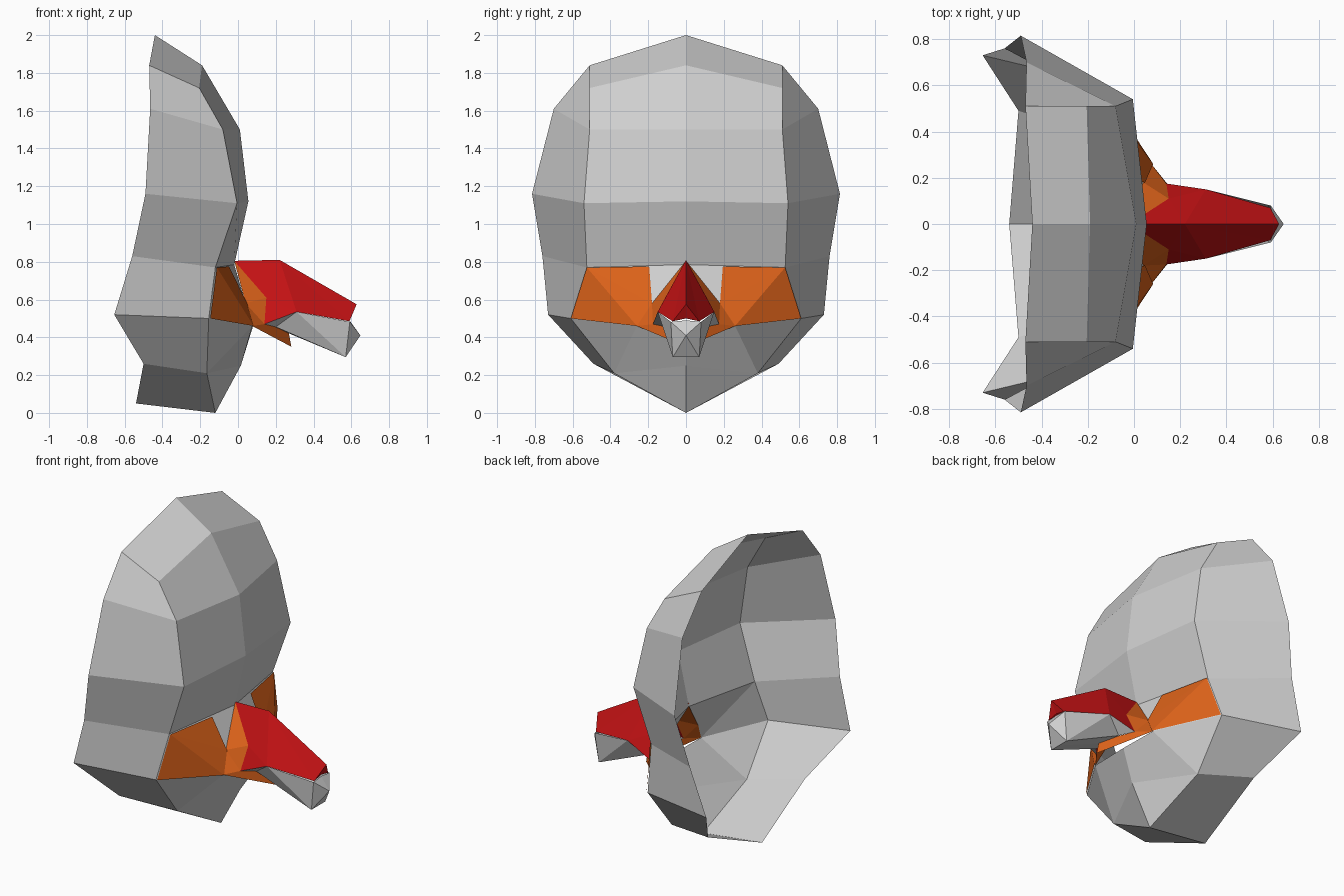
import bpy
import bmesh
from mathutils import Vector

cube = bpy.data.objects.get("Cube")
if cube:
    bpy.data.objects.remove(cube, do_unlink=True)


def make_material(name, color):
    mat = bpy.data.materials.new(name)
    mat.use_nodes = True
    mat.diffuse_color = (*color, 1)
    mat.node_tree.nodes["Principled BSDF"].inputs["Base Color"].default_value = (*color, 1)
    return mat


grey = make_material("pale grey", (0.62, 0.62, 0.62))
orange = make_material("burnt orange", (0.7, 0.12, 0.01))
red = make_material("deep red", (0.55, 0.006, 0.007))


def build_half(name, faces, material, inside, shift=0):
    """Make one half from corner loops, face it outward and mirror it across y."""
    bm = bmesh.new()
    for loop in faces:
        corners = list(dict.fromkeys(loop))
        bm.faces.new([bm.verts.new(Vector(c) + Vector((shift, 0, 0))) for c in corners])
    bmesh.ops.remove_doubles(bm, verts=bm.verts, dist=0.0005)
    bmesh.ops.recalc_face_normals(bm, faces=bm.faces)
    facing = sum(f.normal.dot(f.calc_center_median() - Vector(inside)) * f.calc_area()
                 for f in bm.faces)
    if facing < 0:
        bmesh.ops.reverse_faces(bm, faces=bm.faces)
    mesh = bpy.data.meshes.new(name)
    bm.to_mesh(mesh)
    bm.free()
    mesh.materials.append(material)
    obj = bpy.data.objects.new(name, mesh)
    bpy.context.collection.objects.link(obj)
    mirror = obj.modifiers.new("Mirror", "MIRROR")
    mirror.use_axis = (False, True, False)
    mirror.merge_threshold = 0.001
    return obj


def strip(first, second):
    """Quads joining two profiles of equal length."""
    return [(first[i], first[i + 1], second[i + 1], second[i])
            for i in range(len(first) - 1)]


# Mask profiles, crown to chin: open back rim, front edge, centre line
rim = [(-.44, 0, 2), (-.47, .51, 1.84), (-.465, .7, 1.61), (-.49, .815, 1.16),
       (-.56, .76, .83), (-.655, .73, .52), (-.5, .49, .26), (-.54, 0, .05)]
edge = [(-.19, 0, 1.84), (-.205, .51, 1.72), (-.08, .51, 1.5), (-.005, .54, 1.11),
        (-.12, .525, .77), (-.155, .61, .5), (-.165, .38, .21), (-.12, 0, 0)]
forehead = [edge[0], (.01, 0, 1.5), (.055, 0, 1.12), (-.02, 0, .785)]
nose_low, chin = (.08, 0, .46), (.015, 0, .25)

# Points around the eye and the beak base
brow_inner = (-.055, .195, .775)
eye_inner = (.04, .18, .58)
cheek = (.075, .26, .46)
beak_root = (-.02, 0, .805)
nostril = (.15, .11, .61)
mouth_corner = (.14, .175, .47)

# Mask shell
eye_area = [(edge[4], edge[5], cheek), (edge[4], cheek, eye_inner),
            (edge[4], eye_inner, brow_inner)]
shell = strip(rim, edge) + strip(edge[1:5], forehead) + eye_area
shell += [(brow_inner, eye_inner, forehead[3]),
          (edge[4], brow_inner, forehead[3]),
          (edge[5], edge[6], cheek),
          (cheek, edge[6], chin, nose_low),
          (edge[6], edge[7], chin)]
build_half("mask_shell", shell, grey, (-.5, 0, 1))

# Eye patches, thin plates over the shell
build_half("eye_patch", eye_area, orange, (-.5, 0, .6), shift=0.008)

# Skin around the beak, with the lower lip
lip_tip, lip_top = (.283, 0, .35), (.265, 0, .44)
skin = [(beak_root, eye_inner, nostril),
        (eye_inner, cheek, mouth_corner), (eye_inner, mouth_corner, nostril),
        (cheek, lip_tip, lip_top, mouth_corner)]
build_half("beak_skin", skin, orange, (-.1, 0, .6))

# Upper beak
ridge, tip = (.22, 0, .81), (.628, 0, .575)
side, front_side = (.31, .15, .535), (.59, .07, .485)
tip_under = (.59, 0, .5)
upper = [(beak_root, nostril, ridge), (nostril, side, ridge),
         (nostril, mouth_corner, side), (ridge, side, front_side),
         (ridge, front_side, tip), (tip, front_side, tip_under)]
build_half("upper_beak", upper, red, (.25, 0, .6))

# Lower beak
point, point_top = (.648, 0, .41), (.59, 0, .49)
base_low, front_low = (.2, .1, .455), (.57, .07, .295)
middle_low, end_low = (.2, 0, .45), (.57, 0, .295)
front_top = (.592, .08, .482)
lower = [(mouth_corner, side, base_low), (side, front_low, base_low),
         (side, front_top, front_low), (front_top, point, front_low),
         (front_top, point_top, point), (front_low, point, end_low),
         (base_low, front_low, end_low, middle_low)]
build_half("lower_beak", lower, grey, (.4, 0, .45))
